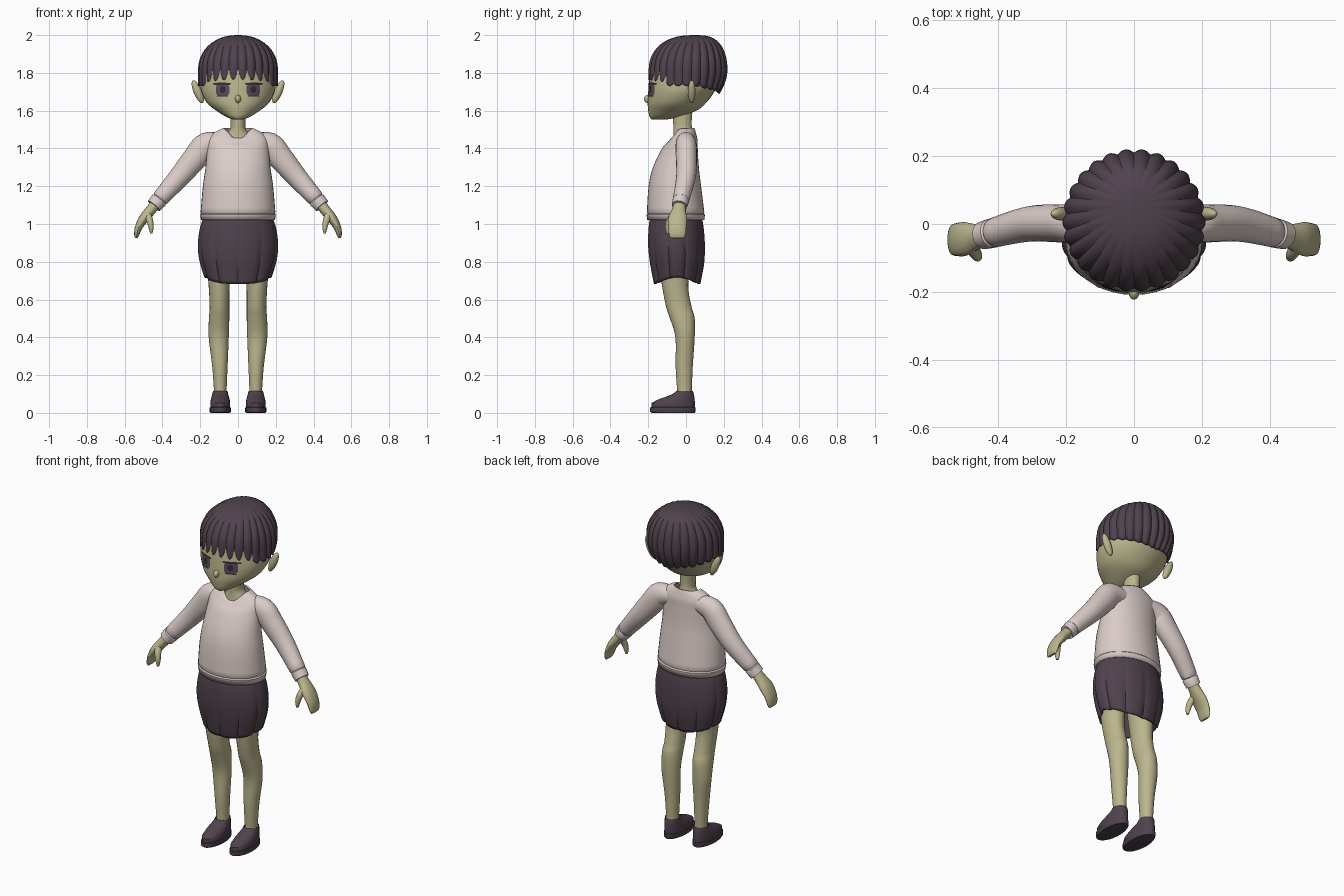
import bpy, bmesh, math
from mathutils import Vector

if "Cube" in bpy.data.objects:
    bpy.data.objects.remove(bpy.data.objects["Cube"])


def material(name, rgb):
    m = bpy.data.materials.new(name)
    m.diffuse_color = (*rgb, 1)
    m.use_nodes = True
    m.node_tree.nodes["Principled BSDF"].inputs["Base Color"].default_value = m.diffuse_color
    return m


SKIN = material("olive skin", (0.50, 0.47, 0.27))
KNIT = material("pale knit", (0.71, 0.61, 0.58))
PLUM = material("dark plum", (0.080, 0.056, 0.075))
IRIS = material("eye plum", (0.10, 0.072, 0.10))
DARK = material("lash dark", (0.035, 0.024, 0.035))


def loft(name, rings, mat, cap0=True, cap1=True, mirror=False, thick=0, angle=40):
    """Skin closed rings of points into a surface."""
    bm = bmesh.new()
    vs = [[bm.verts.new(p) for p in r] for r in rings]
    n = len(vs[0])
    for a, b in zip(vs, vs[1:]):
        for i in range(n):
            j = (i + 1) % n
            bm.faces.new((a[i], a[j], b[j], b[i]))
    if cap0:
        bm.faces.new(vs[0][::-1])
    if cap1:
        bm.faces.new(vs[-1])
    bmesh.ops.recalc_face_normals(bm, faces=bm.faces)
    return finish(name, bm, mat, mirror, thick, angle)


def finish(name, bm, mat, mirror=False, thick=0, angle=40):
    me = bpy.data.meshes.new(name)
    bm.to_mesh(me)
    bm.free()
    me.materials.append(mat)
    ob = bpy.data.objects.new(name, me)
    bpy.context.collection.objects.link(ob)
    bpy.ops.object.select_all(action='DESELECT')
    ob.select_set(True)
    bpy.context.view_layer.objects.active = ob
    bpy.ops.object.shade_smooth_by_angle(angle=math.radians(angle))
    if thick:
        s = ob.modifiers.new("thickness", 'SOLIDIFY')
        s.thickness, s.offset = thick, -1
    if mirror:
        ob.modifiers.new("mirror", 'MIRROR')
    return ob


def spline(rows, k=4):
    """Catmull-Rom through rows of numbers."""
    out = []
    for i in range(len(rows) - 1):
        p = [rows[max(0, min(len(rows) - 1, i + d))] for d in (-1, 0, 1, 2)]
        for s in range(k):
            t = s / k
            out.append([b + 0.5 * t * (c - a + t * (2*a - 5*b + 4*c - d + t * (3*(b - c) + d - a)))
                        for a, b, c, d in zip(*p)])
    return out + [list(rows[-1])]


def level(z, hw, yf, yb, x=0, dip=0, n=32):
    """Horizontal ellipse; dip lowers its front."""
    cy, ry = (yf + yb) / 2, (yb - yf) / 2
    pts = []
    for i in range(n):
        a = 2 * math.pi * i / n
        f = max(0, -math.sin(a))
        pts.append(Vector((x + hw * math.cos(a), cy + ry * math.sin(a), z - dip * f ** 3)))
    return pts


def tube(rows, n=20):
    """Rows (x, y, z, depth radius, thickness radius) give rings across a path."""
    c = [Vector(r[:3]) for r in rows]
    rings = []
    for i, r in enumerate(rows):
        t = (c[min(i + 1, len(c) - 1)] - c[max(i - 1, 0)]).normalized()
        side = t.cross(Vector((0, 1, 0))).normalized()
        up = side.cross(t)
        rings.append([c[i] + up * r[3] * math.cos(2 * math.pi * k / n)
                      + side * r[4] * math.sin(2 * math.pi * k / n) for k in range(n)])
    return rings


# Head, nose, ears and neck
head = spline([(1.552, .02, -.178, -.11), (1.566, .06, -.192, -.04), (1.60, .115, -.20, .055),
               (1.64, .163, -.203, .105), (1.70, .194, -.20, .15), (1.76, .197, -.195, .172),
               (1.85, .185, -.18, .18), (1.93, .12, -.12, .12), (1.96, .03, -.03, .05)])
loft("head", [level(*r) for r in head], SKIN)


def ball(name, loc, size, mat, tilt=0, mirror=False):
    bm = bmesh.new()
    bmesh.ops.create_uvsphere(bm, u_segments=16, v_segments=10, radius=1)
    c, s = math.cos(tilt), math.sin(tilt)
    for v in bm.verts:
        x, y, z = (v.co[i] * size[i] for i in range(3))
        v.co = (loc[0] + x * c + z * s, loc[1] + y, loc[2] - x * s + z * c)
    return finish(name, bm, mat, mirror)


ball("nose", (0, -.199, 1.662), (.016, .024, .022), SKIN)
ball("ears", (.213, .03, 1.70), (.022, .02, .066), SKIN, .4, True)
loft("neck", [level(*r) for r in spline([(1.40, .11, -.08, .04), (1.46, .075, -.068, .04),
     (1.50, .043, -.066, .033), (1.54, .039, -.068, .03), (1.62, .042, -.07, .035)])], SKIN)


# Painted eyes hug the face surface
def face_y(x, z):
    for a, b in zip(head, head[1:]):
        if a[0] <= z <= b[0]:
            t = (z - a[0]) / (b[0] - a[0])
            hw, yf, yb = (p + (q - p) * t for p, q in zip(a[1:], b[1:]))
            return (yf + yb) / 2 - (yb - yf) / 2 * math.sqrt(max(0, 1 - (x / hw) ** 2))
    return -.2


def eye_plate(name, cx, cz, rx, rz, lift, mat, power=.6, n=28):
    bm = bmesh.new()
    rings = []
    for f in (.25, .5, .75, 1):
        ring = []
        for i in range(n):
            a = 2 * math.pi * i / n
            c, s = math.cos(a), math.sin(a)
            x = cx + f * rx * math.copysign(abs(c) ** power, c)
            z = cz + f * rz * math.copysign(abs(s) ** power, s)
            ring.append(bm.verts.new((x, face_y(x, z) - lift, z)))
        rings.append(ring)
    bm.faces.new(rings[0])
    for a, b in zip(rings, rings[1:]):
        for i in range(n):
            bm.faces.new((a[i], b[i], b[(i + 1) % n], a[(i + 1) % n]))
    finish(name, bm, mat, True)


eye_plate("irises", .081, 1.71, .036, .034, .003, IRIS)
eye_plate("pupils", .081, 1.712, .015, .019, .005, DARK, 1)
eye_plate("upper_lashes", .085, 1.742, .048, .006, .005, DARK)
eye_plate("lower_lashes", .083, 1.677, .030, .003, .005, DARK)

# Hair: domed shell of radiating locks with a jagged fringe
EDGE = [(0, 1.765), (48, 1.755), (62, 1.73), (100, 1.73), (130, 1.71), (180, 1.685)]


def edge_height(deg):
    for (a, za), (b, zb) in zip(EDGE, EDGE[1:]):
        if a <= deg <= b:
            return za + (zb - za) * (deg - a) / (b - a)


hair = []
COLS, ROWS, LOCKS = 208, 18, 26
for r in range(ROWS + 1):
    u = .02 + .98 * r / ROWS
    ring = []
    for i in range(COLS):
        a = 2 * math.pi * i / COLS
        deg = math.degrees(min(a, 2 * math.pi - a))
        m = abs(math.sin(a * LOCKS / 2))
        front = math.cos(a)
        edge = edge_height(deg)
        edge += (.055 if deg < 55 else .012) * (1 - m)
        ang = min(u / .65, 1) * math.pi / 2
        k = max(0, (u - .65) / .35)
        rad = math.sin(ang) ** (.72 if abs(front) > .99 else .9 - .18 * abs(front))
        z = 1.82 + .18 * math.cos(ang) + (edge - 1.82) * k
        rad *= 1 - .2 * max(0, -front) * k * k
        rad *= 1 + .05 * (m - .6) * min(1, 1.5 * math.sin(ang))
        cy = .05 - .045 * math.sin(ang)
        ry = .20 if front > 0 else .212
        ring.append(Vector((.207 * rad * math.sin(a), cy - ry * rad * front, z)))
    hair.append(ring)
loft("hair", hair, PLUM, True, False, thick=.012, angle=35)

# Sweater body with hem band and dipped neckline
body = [(1.02, .196, -.205, .098), (1.05, .2, -.209, .1), (1.056, .194, -.203, .094),
        (1.062, .198, -.207, .097)]
upper = spline([(1.062, .198, -.207, .097, 0, 0), (1.2, .186, -.198, .08, 0, 0),
                (1.3, .172, -.175, .068, 0, 0), (1.40, .163, -.127, .062, 0, 0),
                (1.45, .158, -.1, .06, 0, .02), (1.484, .125, -.078, .052, 0, .03),
                (1.508, .078, -.068, .045, 0, .058)])
loft("sweater_body", [level(*r, n=40) for r in body] + [level(*r, n=40) for r in upper[1:]],
     KNIT, False, False, thick=.008)

# Sleeves ending in a cuff band
sleeve = spline([(.07, 0, 1.432, .045, .045), (.165, 0, 1.42, .055, .066), (.222, .002, 1.355, .056, .066),
                 (.31, 0, 1.25, .052, .056), (.41, -.025, 1.137, .044, .045)])
sleeve += [(.414, -.026, 1.132, .039, .040), (.418, -.027, 1.127, .044, .045),
           (.445, -.034, 1.096, .041, .041), (.443, -.034, 1.098, .032, .032)]
loft("sleeves", tube(sleeve), KNIT, mirror=True)

# Hands: curled mitten palms and thumbs
palm = spline([(.43, -.032, 1.113, .03, .028), (.465, -.038, 1.07, .038, .028), (.498, -.044, 1.03, .05, .026),
               (.525, -.046, .985, .048, .020), (.536, -.046, .945, .044, .014), (.539, -.046, .925, .034, .006)])
loft("hands", tube(palm), SKIN, mirror=True)
thumb = spline([(.482, -.06, 1.055, .02, .02), (.468, -.085, 1.02, .019, .018),
                (.46, -.095, .98, .016, .013), (.459, -.096, .95, .008, .006)])
loft("thumbs", tube(thumb, 12), SKIN, mirror=True)

# Skirt with pleats deepening to a curved hem
skirt = []
for r in spline([(1.04, .182, -.19, .083), (.97, .203, -.2, .096), (.88, .213, -.202, .102),
                 (.79, .204, -.192, .098), (.69, .178, -.172, .078)]):
    w = (1.04 - r[0]) / .35
    ring = level(*r, n=120)
    cy = (r[2] + r[3]) / 2
    for i, p in enumerate(ring):
        a = 2 * math.pi * i / 120
        k = 1 - .07 * w * (1 - abs(math.cos(5 * a))) ** 2
        p.x *= k
        p.y = cy + (p.y - cy) * k
        p.z += w * w * (.035 * abs(math.cos(a)) ** 3 - .008)
    skirt.append(ring)
loft("skirt", skirt, PLUM, True, False, thick=.01, angle=30)

# Legs
legs = spline([(.09, .034, -.048, .03, .094), (.13, .034, -.048, .031, .094), (.25, .041, -.055, .036, .096),
               (.40, .053, -.056, .046, .102), (.50, .054, -.085, .046, .100), (.56, .052, -.105, .03, .098),
               (.68, .056, -.128, .012, .100), (.86, .075, -.15, .04, .098)])
loft("legs", [level(*r, n=24) for r in legs], SKIN, mirror=True)

# Slip-on shoes with a stepped sole
shoe = [(0, .052, -.182, .046, .094), (.006, .056, -.19, .05, .094), (.028, .056, -.19, .05, .094),
        (.03, .052, -.184, .047, .094), (.052, .053, -.182, .047, .094), (.07, .05, -.15, .046, .094),
        (.086, .046, -.105, .044, .094), (.1, .042, -.07, .041, .094), (.115, .039, -.052, .037, .094),
        (.108, .034, -.047, .031, .094)]
loft("shoes", [level(*r, n=28) for r in shoe], PLUM, mirror=True)
